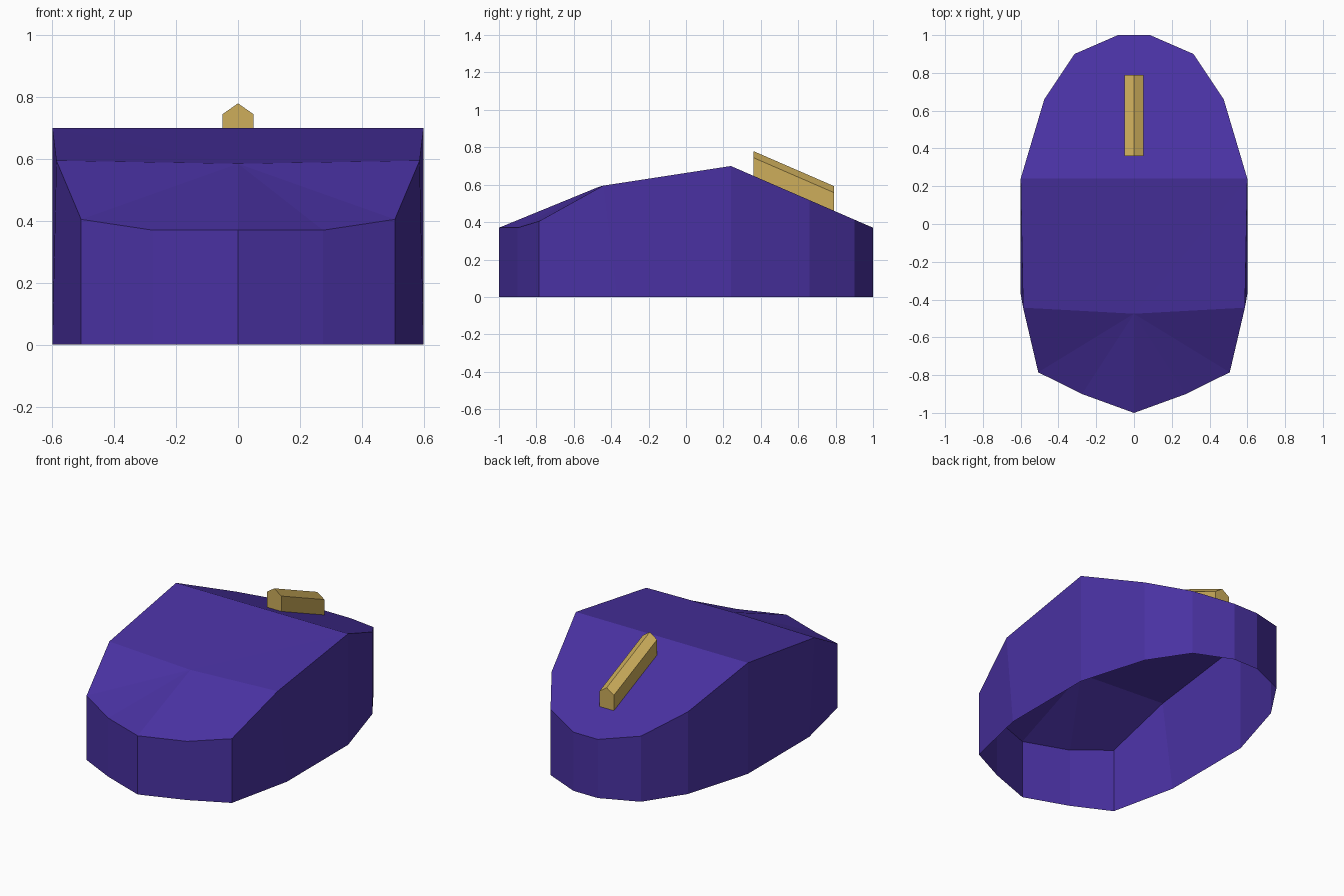
import bpy, bmesh

if "Cube" in bpy.data.objects:
    bpy.data.objects.remove(bpy.data.objects["Cube"])


def material(name, rgb):
    m = bpy.data.materials.new(name)
    m.diffuse_color = (*rgb, 1)
    m.use_nodes = True
    m.node_tree.nodes["Principled BSDF"].inputs["Base Color"].default_value = m.diffuse_color
    return m


def make_object(name, bm, mat):
    bmesh.ops.remove_doubles(bm, verts=bm.verts, dist=1e-4)
    bmesh.ops.recalc_face_normals(bm, faces=bm.faces)
    me = bpy.data.meshes.new(name)
    bm.to_mesh(me)
    bm.free()
    me.materials.append(mat)
    ob = bpy.data.objects.new(name, me)
    bpy.context.collection.objects.link(ob)
    return ob


def face(bm, pts):
    return bm.faces.new([bm.verts.new(p) for p in pts])


def mirror_x(p):
    return (-p[0], p[1], p[2])


purple = material("deep purple", (0.067, 0.031, 0.36))
gold = material("gold", (0.61, 0.42, 0.105))


# height of the rear deck slope
def deck(y):
    return 0.70 - (y - 0.24) * 0.33 / 0.76


# Hollow shell, open underneath: right-hand rim from nose to tail
nose = (0, -1, 0.37)
front = [(0.275, -0.9, 0.37), (0.507, -0.785, 0.405)]
brow = (0.587, -0.443, 0.595)
rear = [(x, y, deck(y)) for x, y in
        [(0.6, 0.24), (0.475, 0.66), (0.315, 0.9), (0.085, 1.0)]]
brow_mid = (0, -0.475, 0.585)
top = [nose, *front, brow, *rear]
base = [(x, y, 0) for x, y, z in top]
base[3] = (0.6, -0.37, 0)

bm = bmesh.new()
for flip in (False, True):
    f = mirror_x if flip else (lambda p: p)
    # side walls
    for i in range(len(top) - 1):
        face(bm, [f(p) for p in (base[i], base[i + 1], top[i + 1], top[i])])
    # sloping front panel, fanned from the brow centre
    for a, b in zip(top[:3], top[1:4]):
        face(bm, [f(p) for p in (brow_mid, a, b)])
# tail wall, middle roof and rear deck
face(bm, [base[-1], mirror_x(base[-1]), mirror_x(top[-1]), top[-1]])
ridge = rear[0]
face(bm, [brow_mid, brow, ridge])
face(bm, [brow_mid, ridge, mirror_x(ridge)])
face(bm, [brow_mid, mirror_x(ridge), mirror_x(brow)])
face(bm, rear + [mirror_x(p) for p in reversed(rear)])
make_object("shell", bm, purple)

# Gabled bar lying on the rear deck
bm = bmesh.new()
profile = [(-0.05, 0.0), (-0.05, 0.097), (0, 0.132), (0.05, 0.097), (0.05, 0.0)]
ends = [[(x, y, deck(y) + h) for x, h in profile] for y in (0.36, 0.79)]
for e in ends:
    face(bm, e)
for i in range(4):
    face(bm, [ends[0][i], ends[0][i + 1], ends[1][i + 1], ends[1][i]])
make_object("deck_bar", bm, gold)
